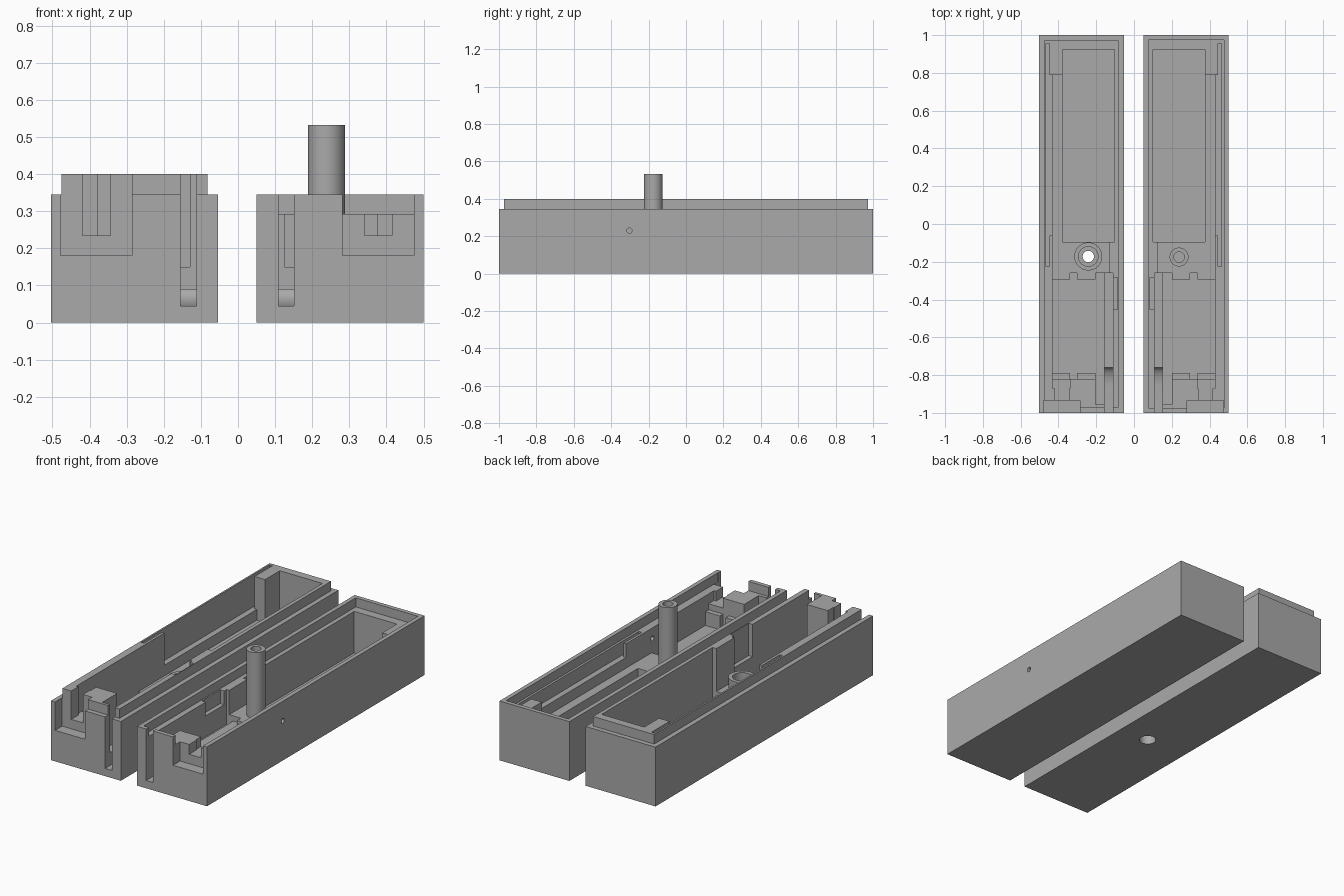
import bpy, bmesh, math

if "Cube" in bpy.data.objects:
    bpy.data.objects.remove(bpy.data.objects["Cube"])

gray = bpy.data.materials.new("plain gray")
gray.diffuse_color = (0.4, 0.4, 0.4, 1)
gray.use_nodes = True
gray.node_tree.nodes["Principled BSDF"].inputs["Base Color"].default_value = gray.diffuse_color
TOP = 0.7  # cutters reach above every rim


def make(name, bm):
    bmesh.ops.recalc_face_normals(bm, faces=bm.faces)
    me = bpy.data.meshes.new(name)
    bm.to_mesh(me)
    bm.free()
    me.materials.append(gray)
    ob = bpy.data.objects.new(name, me)
    bpy.context.collection.objects.link(ob)
    return ob


def prism(name, pts, axis, a, b):
    """Extrude a closed 2D profile along x (profile in y,z) or z (profile in x,y)."""
    bm = bmesh.new()
    place = (lambda p, t: (t, p[0], p[1])) if axis == "x" else (lambda p, t: (p[0], p[1], t))
    lo = [bm.verts.new(place(p, a)) for p in pts]
    hi = [bm.verts.new(place(p, b)) for p in pts]
    bm.faces.new(lo)
    bm.faces.new(hi)
    n = len(pts)
    for i in range(n):
        j = (i + 1) % n
        bm.faces.new((lo[i], lo[j], hi[j], hi[i]))
    return make(name, bm)


def circle(cx, cy, r, n=40):
    return [(cx + r * math.cos(2 * math.pi * i / n), cy + r * math.sin(2 * math.pi * i / n)) for i in range(n)]


def combine(base, other, op="DIFFERENCE"):
    mod = base.modifiers.new("shape", "BOOLEAN")
    mod.operation, mod.solver, mod.object = op, "EXACT", other
    bpy.context.view_layer.objects.active = base
    bpy.ops.object.modifier_apply(modifier=mod.name)
    bpy.data.objects.remove(other)


def half(name, centre, side, lip):
    # u runs from the case centre towards its outer wall
    X = lambda u: centre + side * u

    def box(u0, u1, y0, y1, z0, z1=TOP):
        a, b = sorted((X(u0), X(u1)))
        return prism("block", [(a, y0), (b, y0), (b, y1), (a, y1)], "z", z0, z1)

    def cut(*d):
        combine(body, box(*d))

    def round_part(u, y, r, z0, z1, op):
        combine(body, prism("round", circle(X(u), y, r), "z", z0, z1), op)

    # outer shell with raised lip or matching rebate
    body = box(-.225, .225, -1, 1, 0, .345)
    body.name = name
    if lip:
        combine(body, box(-.197, .197, -.972, .972, .2, .4), "UNION")
    else:
        cut(-.2, .2, -.975, .975, .292)

    # battery well, side ledge, screw platform
    cut(-.175, .1, -.095, .925, .05)
    cut(.09, .153, -.31, .79, .15)
    cut(-.15, .153, -.295, -.08, .15)
    # thin board slot and its open inner side
    cut(.168, .187, -.225, .955, .212)
    cut(.14, .18, -.06, .79, .212)

    # front compartment with stepped rear and front edges
    cut(-.126, .153, -.79, -.295, .12)
    cut(.022, .06, -.82, -.26, .12)
    cut(-.126, -.075, -.955, -.26, .12)
    cut(-.09, .153, -.82, -.78, .2)
    # button pocket in the inner wall
    cut(-.192, -.15, -.452, -.282, .212)

    # air channel with curved rise
    arc = [(-.86 + .1 * math.sin(t), .045 + .045 * (1 - math.cos(t)))
           for t in (math.pi / 2 * i / 10 for i in range(11))]
    path = [(-1.1, .045)] + arc + [(-.26, .09), (-.26, TOP), (-1.1, TOP)]
    a, b = sorted((X(-.167), X(-.124)))
    combine(body, prism("channel", path, "x", a, b))

    # connector opening in the front wall
    cut(.006, .199, -1.1, -.935, .18)
    cut(.065, .14, -.95, -.86, .235)
    cut(.06, .153, -.87, -.81, .235)

    # screw socket, or screw column with vent hole
    if lip:
        round_part(-.037, -.172, .074, .1, .237, "UNION")
        round_part(-.037, -.172, .052, .16, TOP, "DIFFERENCE")
        round_part(-.037, -.172, .03, -.1, TOP, "DIFFERENCE")
        round_part(-.037, -.172, .045, -.1, .1, "DIFFERENCE")
    else:
        round_part(-.037, -.175, .05, .1, .532, "UNION")
        round_part(-.037, -.175, .028, .2, TOP, "DIFFERENCE")
        vent = prism("vent", circle(-.303, .23, .014, 20), "x", X(.14), X(.3))
        combine(body, vent)

    bpy.ops.object.select_all(action="DESELECT")
    body.select_set(True)
    bpy.context.view_layer.objects.active = body
    bpy.ops.object.shade_smooth_by_angle(angle=math.radians(25))


half("case_half_with_lip", -.279, -1, True)
half("case_half_with_column", .2755, 1, False)
